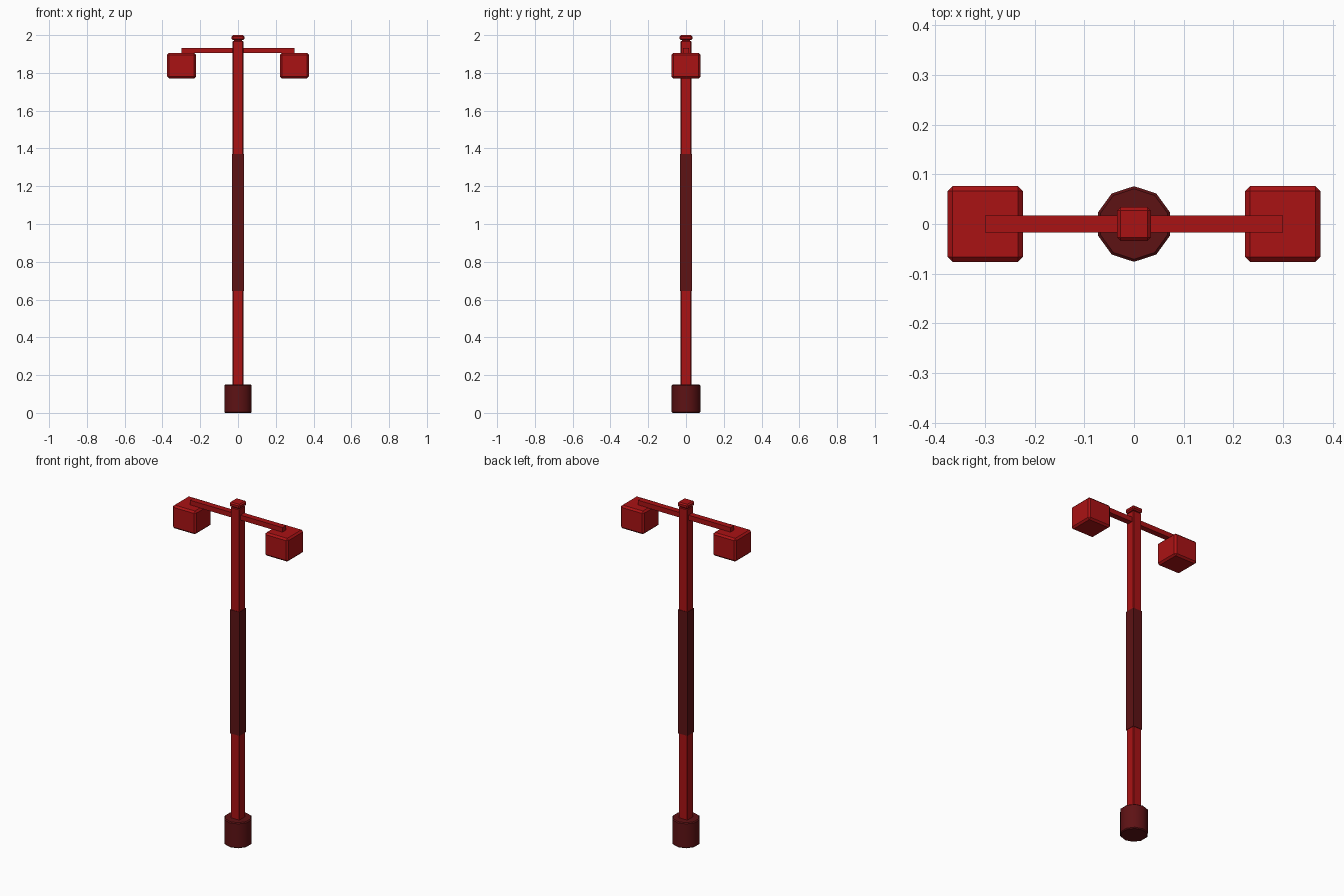
import bpy
import math

default = bpy.data.objects.get("Cube")
if default:
    bpy.data.objects.remove(default, do_unlink=True)


def material(name, color):
    mat = bpy.data.materials.new(name)
    mat.diffuse_color = color
    mat.use_nodes = True
    mat.node_tree.nodes["Principled BSDF"].inputs["Base Color"].default_value = color
    return mat


red = material("bright_red", (0.40, 0.006, 0.007, 1))
maroon = material("dark_maroon", (0.11, 0.006, 0.007, 1))


def finish(obj, name, mat, bevel):
    obj.name = name
    obj.data.materials.append(mat)
    bpy.ops.object.transform_apply(location=False, rotation=True, scale=True)
    if bevel:
        mod = obj.modifiers.new("edge_bevel", "BEVEL")
        mod.width = bevel
        mod.segments = 1
        mod.limit_method = "ANGLE"
        mod.angle_limit = math.radians(50)
    return obj


def box(name, mat, x, z0, z1, half_x, half_y, bevel=0):
    bpy.ops.mesh.primitive_cube_add(size=2, location=(x, 0, (z0 + z1) / 2))
    obj = bpy.context.object
    obj.scale = (half_x, half_y, (z1 - z0) / 2)
    return finish(obj, name, mat, bevel)


# Ten-sided foot
bpy.ops.mesh.primitive_cylinder_add(vertices=10, radius=0.076, depth=0.15,
                                    location=(0, 0, 0.075))
foot = finish(bpy.context.object, "foot", maroon, 0.005)
bpy.ops.object.shade_smooth_by_angle(angle=math.radians(40))

# Square post with a darker sleeve
box("post", red, 0, 0.14, 1.97, 0.028, 0.028, 0.003)
box("sleeve", maroon, 0, 0.645, 1.37, 0.0305, 0.0305)

# Finial on a short neck
box("neck", red, 0, 1.96, 1.98, 0.022, 0.022)
box("cap", red, 0, 1.973, 2.0, 0.034, 0.034, 0.007)

# Cross arm with a lamp head under each end
box("cross_arm", red, 0, 1.904, 1.933, 0.3, 0.017)
for side, label in ((1, "left"), (-1, "right")):
    box(label + "_lamp", red, side * 0.299, 1.77, 1.906, 0.076, 0.076, 0.01)
